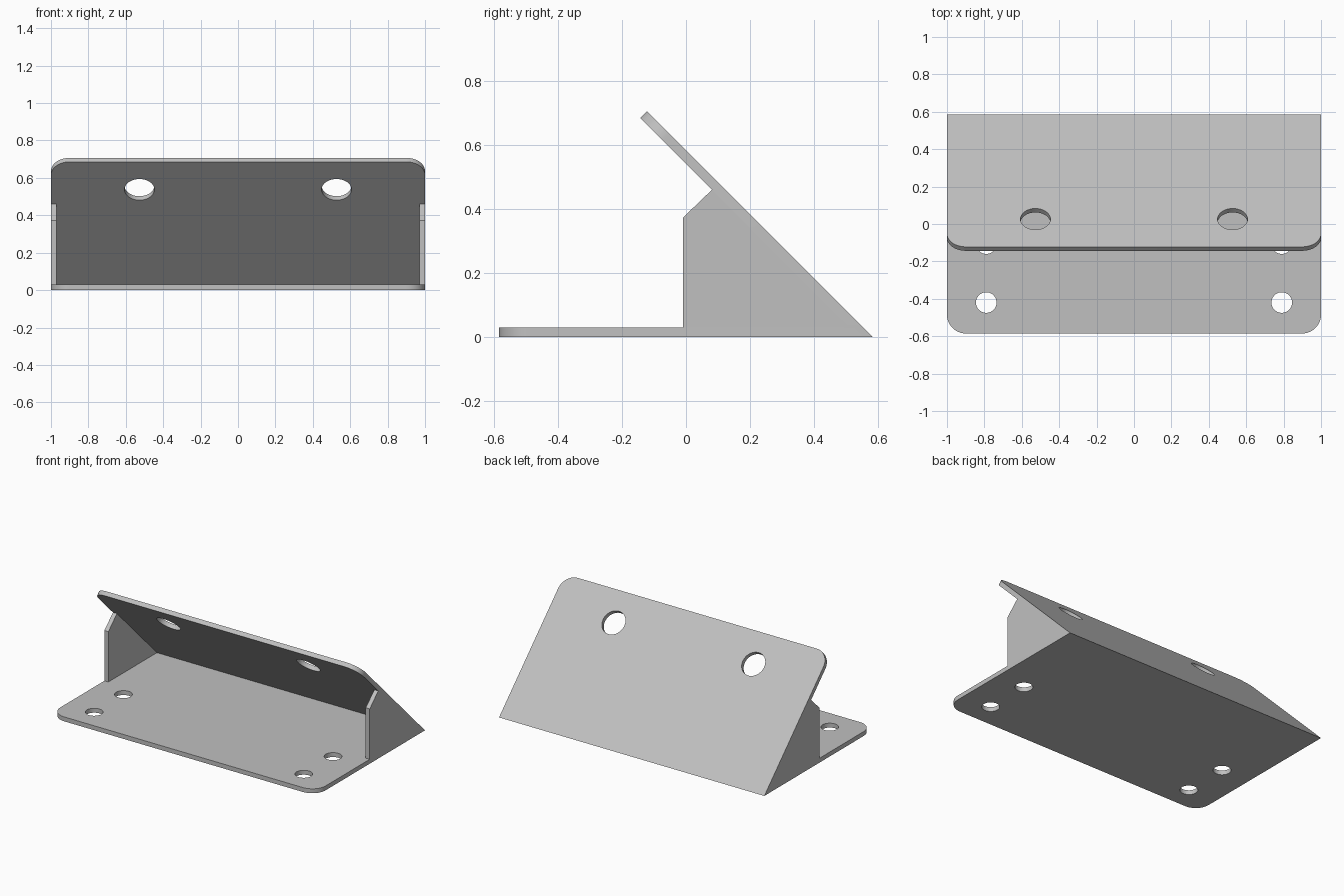
import bpy, bmesh
from math import sin, cos, pi, radians
from mathutils import Matrix, Vector

if "Cube" in bpy.data.objects:
    bpy.data.objects.remove(bpy.data.objects["Cube"])

THICK = 0.03
BACK = 0.585          # knife edge where both plates meet
RADIUS = 0.1

steel = bpy.data.materials.new("plain grey")
steel.use_nodes = True
grey = (0.53, 0.53, 0.53, 1)
steel.diffuse_color = grey
steel.node_tree.nodes["Principled BSDF"].inputs["Base Color"].default_value = grey


def prism(points, offset):
    """Closed polygon extruded along an offset."""
    bm = bmesh.new()
    face = bm.faces.new([bm.verts.new(p) for p in points])
    ext = bmesh.ops.extrude_face_region(bm, geom=[face], use_keep_orig=True)
    moved = [g for g in ext["geom"] if isinstance(g, bmesh.types.BMVert)]
    bmesh.ops.translate(bm, verts=moved, vec=offset)
    bmesh.ops.recalc_face_normals(bm, faces=bm.faces)
    return bm


def make_object(name, bm):
    mesh = bpy.data.meshes.new(name)
    bm.to_mesh(mesh)
    bm.free()
    obj = bpy.data.objects.new(name, mesh)
    bpy.context.collection.objects.link(obj)
    return obj


def finish(obj):
    obj.data.materials.clear()
    obj.data.materials.append(steel)
    bpy.ops.object.select_all(action="DESELECT")
    obj.select_set(True)
    bpy.context.view_layer.objects.active = obj
    bpy.ops.object.shade_smooth_by_angle()


def drill(obj, bm):
    """Cut with a temporary solid and keep the result."""
    cutter = make_object("hole_cutter", bm)
    cutter.hide_render = True
    mod = obj.modifiers.new("holes", "BOOLEAN")
    mod.operation, mod.solver, mod.object = "DIFFERENCE", "EXACT", cutter
    deps = bpy.context.evaluated_depsgraph_get()
    deps.update()
    result = bpy.data.meshes.new_from_object(obj.evaluated_get(deps))
    obj.modifiers.clear()
    obj.data = result
    bpy.data.objects.remove(cutter)


def plate(name, length, place, clip_co, clip_no, holes, hole_radius):
    """Plate with two rounded far corners, a mitred near edge and drilled holes."""
    steps = 12
    arc = [(1 - RADIUS + RADIUS * cos(a), length - RADIUS + RADIUS * sin(a))
           for a in (pi / 2 * i / steps for i in range(steps + 1))]
    outline = [(1, 0)] + arc + [(-x, y) for x, y in reversed(arc)] + [(-1, 0)]
    bm = prism([(x, y, 0) for x, y in outline], (0, 0, THICK))
    bm.transform(place)
    # mitre
    cut = bmesh.ops.bisect_plane(bm, geom=bm.verts[:] + bm.edges[:] + bm.faces[:],
                                 dist=1e-5, plane_co=clip_co, plane_no=clip_no,
                                 clear_outer=True)
    edges = [e for e in bm.edges if e.is_boundary]
    bmesh.ops.holes_fill(bm, edges=edges, sides=0)
    bmesh.ops.recalc_face_normals(bm, faces=bm.faces)
    obj = make_object(name, bm)
    # holes, mirrored left and right
    cutter = bmesh.new()
    for x, y in holes:
        for side in (-1, 1):
            bmesh.ops.create_cone(cutter, cap_ends=True, segments=48,
                                  radius1=hole_radius, radius2=hole_radius,
                                  depth=THICK * 4,
                                  matrix=place @ Matrix.Translation((side * x, y, THICK / 2)))
    drill(obj, cutter)
    finish(obj)


def placing(degrees, z):
    return Matrix.Translation((0, BACK, z)) @ Matrix.Rotation(radians(degrees), 4, "X")


# Flat base, trimmed at the back to follow the slope
plate("base_plate", 2 * BACK, placing(180, THICK),
      Vector((0, BACK, 0)), Vector((0, 1, 1)),
      [(0.79, 1.005), (0.79, 0.69)], 0.055)

# Leaning plate, standing on the base
plate("sloped_plate", 1.0, placing(135, 0),
      Vector((0, 0, THICK)), Vector((0, 0, -1)),
      [(0.527, 0.79)], 0.08)

# End gussets between the plates
inner = BACK - THICK * 2 ** 0.5
profile = [(-0.01, THICK), (-0.01, 0.373), (inner - 0.461, 0.461), (inner - THICK, THICK)]
for name, side in (("left_gusset", 1), ("right_gusset", -1)):
    bm = prism([(side, y, z) for y, z in profile], (-side * THICK, 0, 0))
    finish(make_object(name, bm))
